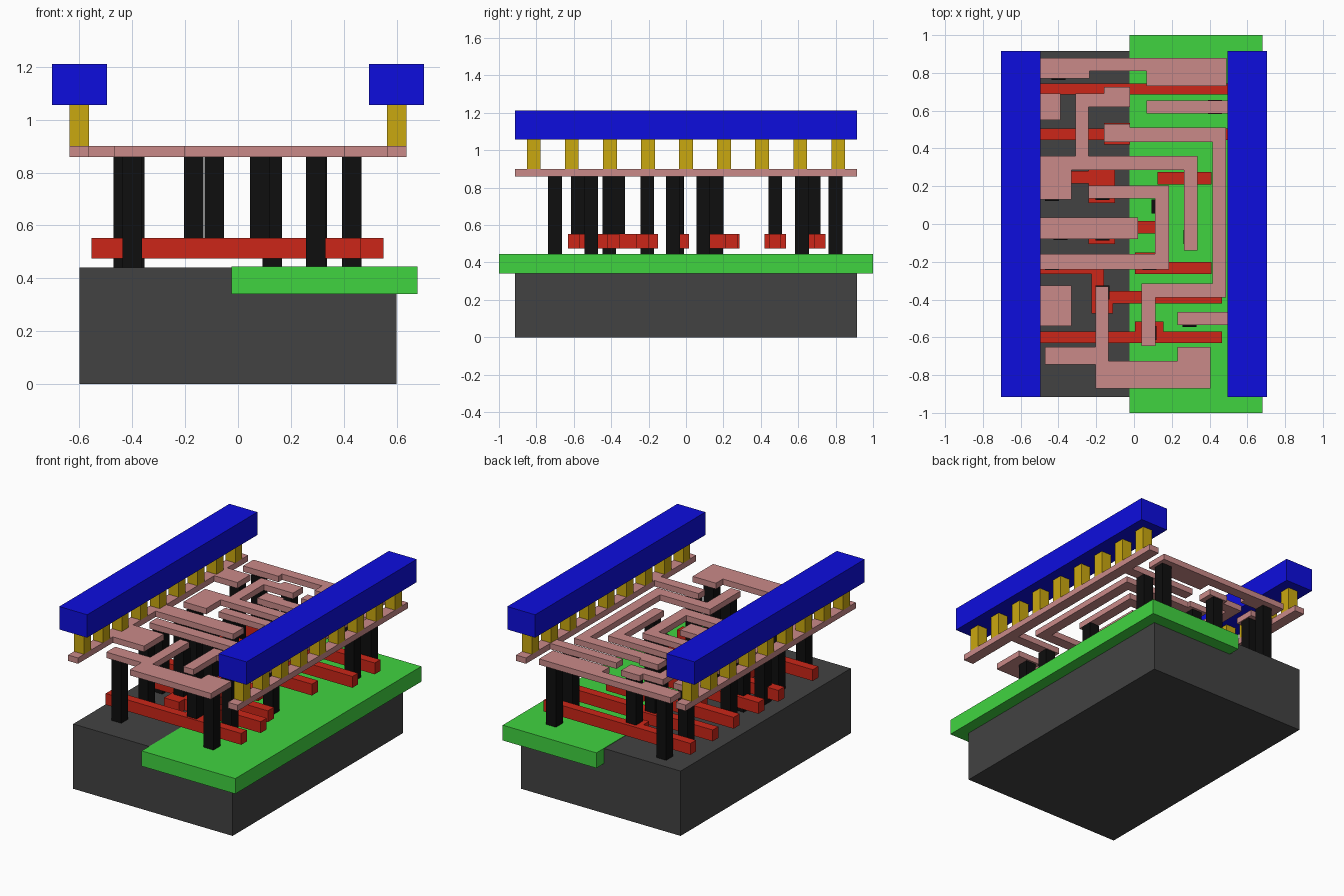
import bpy, bmesh


def material(name, rgb):
    # displayed 0-255 colour to linear
    lin = [((c / 255 + 0.055) / 1.055) ** 2.4 if c > 10 else c / 255 / 12.92 for c in rgb]
    m = bpy.data.materials.new(name)
    m.diffuse_color = (*lin, 1)
    return m


DARK = material("substrate_grey", (66, 66, 66))
GREEN = material("well_green", (64, 212, 64))
RED = material("gate_red", (204, 38, 24))
BLACK = material("contact_black", (14, 14, 14))
PINK = material("metal_pink", (202, 138, 137))
GOLD = material("via_gold", (202, 168, 16))
BLUE = material("rail_blue", (13, 13, 222))


def prism(name, points, z0, z1, mat):
    """Extrude a flat outline from z0 to z1."""
    bm = bmesh.new()
    face = bm.faces.new([bm.verts.new((x, y, z0)) for x, y in points])
    new = bmesh.ops.extrude_face_region(bm, geom=[face])["geom"]
    bmesh.ops.translate(bm, vec=(0, 0, z1 - z0),
                        verts=[v for v in new if isinstance(v, bmesh.types.BMVert)])
    bmesh.ops.recalc_face_normals(bm, faces=bm.faces)
    me = bpy.data.meshes.new(name)
    bm.to_mesh(me)
    bm.free()
    me.materials.append(mat)
    ob = bpy.data.objects.new(name, me)
    bpy.context.collection.objects.link(ob)
    return ob


def box(name, x0, x1, y0, y1, z0, z1, mat):
    return prism(name, [(x0, y0), (x1, y0), (x1, y1), (x0, y1)], z0, z1, mat)


def gate(name, pts):
    prism(name, pts, 0.475, 0.552, RED)


def metal(name, pts):
    prism(name, pts, 0.86, 0.90, PINK)


# Substrate and well
box("substrate", -0.6, 0.6, -0.915, 0.915, 0, 0.441, DARK)
box("well", -0.025, 0.68, -1, 1, 0.34, 0.444, GREEN)

# Supply rails with vias on both sides
for side, s in (("left", -1), ("right", 1)):
    a, b = sorted((s * 0.495, s * 0.705))
    box(side + "_supply_rail", a, b, -0.915, 0.915, 1.056, 1.212, BLUE)
    a, b = sorted((s * 0.564, s * 0.638))
    box(side + "_metal_rail", a, b, -0.915, 0.915, 0.86, 0.90, PINK)
    for i in range(9):
        y = (i - 4) * 0.2035
        box(f"{side}_via_{i + 1}", a, b, y - 0.037, y + 0.037, 0.90, 1.056, GOLD)

# Metal fingers joined to the rails
for i, (x0, x1, y0, y1) in enumerate([
        (-0.564, -0.39, 0.55, 0.69), (-0.564, 0.02, -0.08, 0.035),
        (-0.564, -0.33, -0.54, -0.325), (0.065, 0.564, 0.585, 0.655),
        (0.23, 0.564, -0.535, -0.465)]):
    box(f"rail_finger_{i + 1}", x0, x1, y0, y1, 0.86, 0.90, PINK)

# Signal metal tracks
metal("back_track", [(-0.5, 0.77), (-0.235, 0.77), (-0.235, 0.81), (0.065, 0.81),
                     (0.065, 0.73), (0.49, 0.73), (0.49, 0.88), (-0.5, 0.88)])
metal("feedback_track", [(-0.5, 0.13), (-0.33, 0.13), (-0.33, 0.285), (0.265, 0.285),
                         (0.265, -0.14), (0.335, -0.14), (0.335, 0.36), (-0.24, 0.36),
                         (-0.24, 0.62), (-0.02, 0.62), (-0.02, 0.725), (-0.16, 0.725),
                         (-0.16, 0.69), (-0.31, 0.69), (-0.31, 0.36), (-0.5, 0.36)])
metal("long_track", [(-0.16, 0.435), (0.415, 0.435), (0.415, -0.315), (0.04, -0.315),
                     (0.04, -0.645), (0.115, -0.645), (0.115, -0.39), (0.487, -0.39),
                     (0.487, 0.51), (-0.02, 0.51), (-0.02, 0.53), (-0.16, 0.53)])
metal("middle_track", [(-0.5, -0.24), (0.185, -0.24), (0.185, 0.205), (-0.24, 0.205),
                       (-0.24, 0.135), (0.11, 0.135), (0.11, -0.16), (-0.5, -0.16)])
metal("front_track", [(-0.47, -0.745), (-0.205, -0.745), (-0.205, -0.87), (0.405, -0.87),
                      (0.405, -0.65), (0.23, -0.65), (0.23, -0.725), (-0.135, -0.725),
                      (-0.135, -0.33), (-0.205, -0.33), (-0.205, -0.65), (-0.47, -0.65)])

# Gate strips with their contact pads
gate("gate_back", [(-0.555, 0.685), (-0.16, 0.685), (-0.16, 0.625), (-0.02, 0.625),
                   (-0.02, 0.685), (0.55, 0.685), (0.55, 0.745), (-0.555, 0.745)])
gate("gate_second", [(-0.555, 0.445), (-0.16, 0.445), (-0.16, 0.42), (-0.02, 0.42),
                     (-0.02, 0.445), (0.55, 0.445), (0.55, 0.505), (-0.02, 0.505),
                     (-0.02, 0.535), (-0.16, 0.535), (-0.16, 0.505), (-0.555, 0.505)])
gate("gate_third_left", [(-0.555, 0.215), (-0.24, 0.215), (-0.24, 0.11), (-0.1, 0.11),
                         (-0.1, 0.285), (-0.24, 0.285), (-0.24, 0.28), (-0.555, 0.28)])
gate("gate_third_right", [(0.125, 0.21), (0.41, 0.21), (0.41, 0.275), (0.125, 0.275)])
gate("gate_fourth", [(-0.555, -0.05), (-0.24, -0.05), (-0.24, -0.105), (-0.1, -0.105),
                     (-0.1, -0.05), (0.185, -0.05), (0.185, 0.015), (-0.555, 0.015)])
gate("gate_fifth_right", [(0.005, -0.265), (0.41, -0.265), (0.41, -0.2), (0.145, -0.2),
                          (0.145, -0.15), (0.005, -0.15)])
gate("gate_fifth_left", [(-0.555, -0.265), (-0.225, -0.265), (-0.225, -0.475),
                         (-0.11, -0.475), (-0.11, -0.42), (0.465, -0.42), (0.465, -0.355),
                         (-0.16, -0.355), (-0.16, -0.2), (-0.555, -0.2)])
gate("gate_front", [(-0.555, -0.63), (0.005, -0.63), (0.155, -0.63), (0.465, -0.63),
                    (0.465, -0.57), (0.155, -0.57), (0.155, -0.515), (0.005, -0.515),
                    (0.005, -0.57), (-0.555, -0.57)])

# Contacts reaching the silicon, then contacts on the gate pads
contacts = [(-0.40, -0.70), (-0.40, -0.41), (-0.435, -0.207), (-0.39, -0.047),
            (-0.435, 0.16), (-0.435, 0.62), (-0.40, 0.80),
            (0.295, -0.70), (0.295, -0.507), (0.30, -0.07), (0.13, 0.092),
            (0.43, 0.62), (0.43, 0.80),
            (-0.09, 0.683), (-0.09, 0.477), (-0.168, 0.163), (-0.168, -0.05),
            (-0.168, -0.362), (0.082, -0.578), (0.082, -0.207)]
for i, (x, y) in enumerate(contacts):
    box(f"contact_{i + 1}", x - 0.037, x + 0.037, y - 0.037, y + 0.037,
        0.441 if i < 13 else 0.552, 0.86, BLACK)
